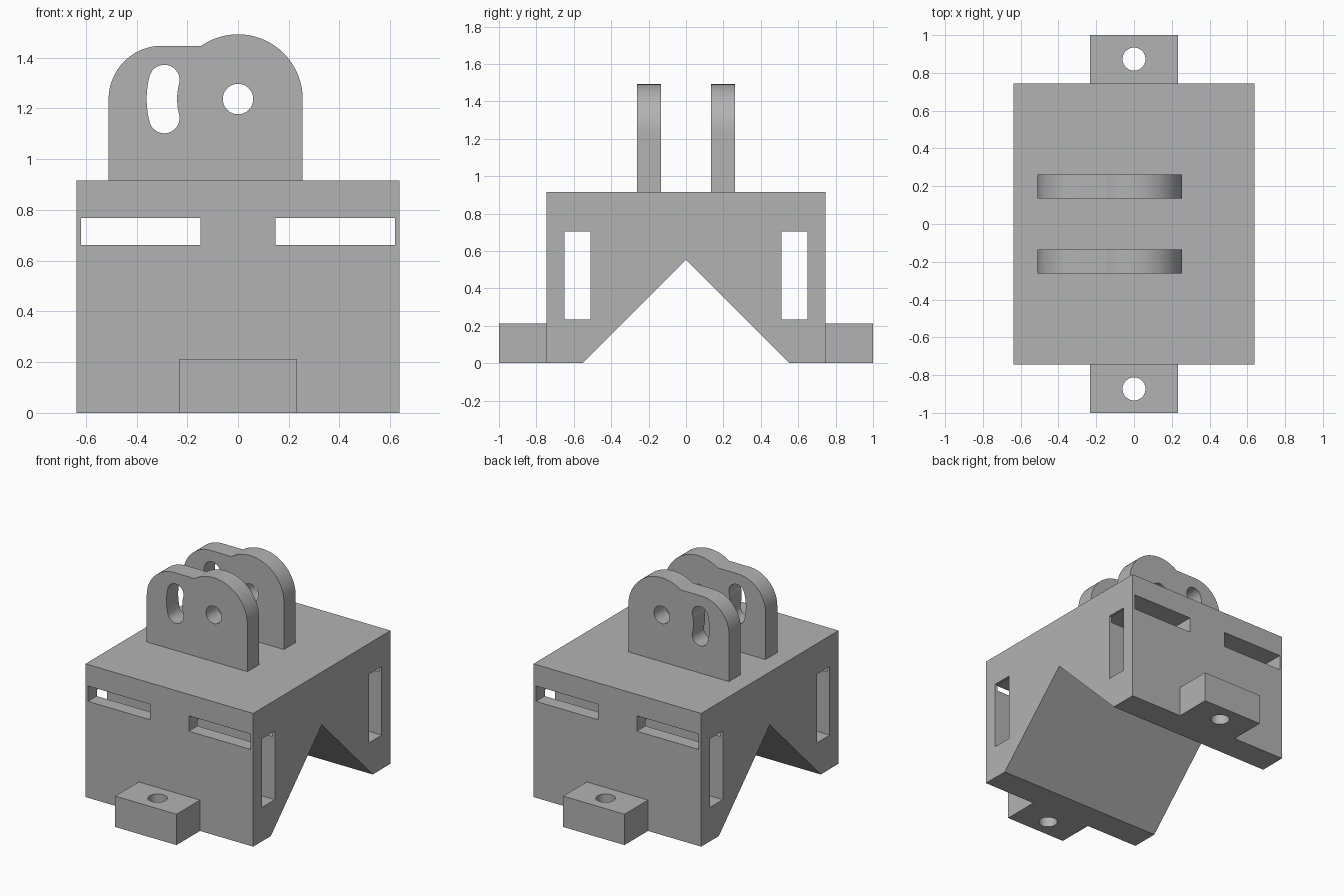
import bpy, bmesh
from math import sin, cos, radians
from mathutils import Vector

cube = bpy.data.objects.get("Cube")
if cube:
    bpy.data.objects.remove(cube, do_unlink=True)

grey = bpy.data.materials.new("plain grey")
grey.use_nodes = True
GREY = (0.45, 0.45, 0.45, 1)
grey.diffuse_color = GREY
grey.node_tree.nodes["Principled BSDF"].inputs["Base Color"].default_value = GREY


def prism(name, outline, axis, start, end):
    """Extrude a 2D outline along an axis between two positions."""
    place = {"X": lambda u, v: (start, u, v),
             "Y": lambda u, v: (u, start, v),
             "Z": lambda u, v: (u, v, start)}[axis]
    shift = Vector([(end - start) * (a == axis) for a in "XYZ"])
    bm = bmesh.new()
    face = bm.faces.new([bm.verts.new(place(u, v)) for u, v in outline])
    ext = bmesh.ops.extrude_face_region(bm, geom=[face], use_keep_orig=True)
    moved = [g for g in ext["geom"] if isinstance(g, bmesh.types.BMVert)]
    bmesh.ops.translate(bm, verts=moved, vec=shift)
    bmesh.ops.recalc_face_normals(bm, faces=bm.faces)
    mesh = bpy.data.meshes.new(name)
    bm.to_mesh(mesh)
    bm.free()
    mesh.materials.append(grey)
    obj = bpy.data.objects.new(name, mesh)
    bpy.context.collection.objects.link(obj)
    return obj


def activate(obj):
    bpy.ops.object.select_all(action="DESELECT")
    obj.select_set(True)
    bpy.context.view_layer.objects.active = obj


def cut(obj, cutter):
    """Subtract the cutter and discard it."""
    activate(obj)
    mod = obj.modifiers.new("cut", "BOOLEAN")
    mod.operation, mod.solver, mod.object = "DIFFERENCE", "EXACT", cutter
    bpy.ops.object.modifier_apply(modifier=mod.name)
    bpy.data.objects.remove(cutter, do_unlink=True)


def smooth(obj):
    activate(obj)
    bpy.ops.object.shade_smooth_by_angle(angle=radians(25))


def arc(cx, cy, r, a0, a1, n=24):
    angles = [radians(a0 + (a1 - a0) * i / n) for i in range(n + 1)]
    return [(cx + r * cos(a), cy + r * sin(a)) for a in angles]


def circle(cx, cy, r):
    return arc(cx, cy, r, 0, 360, 40)[:-1]


def rect(u0, u1, v0, v1):
    return [(u0, v0), (u1, v0), (u1, v1), (u0, v1)]


# Main block with a V notch running across the underside
W, D, H, NOTCH = 0.637, 0.745, 0.915, 0.553
block = prism("main_block", [(-D, 0), (-NOTCH, 0), (0, NOTCH), (NOTCH, 0),
                             (D, 0), (D, H), (-D, H)], "X", -W, W)

# Strap slots: upright ones through the sides, flat ones front to back
for s in (-1, 1):
    cut(block, prism("side_cutter", rect(*sorted((s * 0.51, s * 0.65)), 0.233, 0.704), "X", -1, 1))
    cut(block, prism("front_cutter", rect(*sorted((s * 0.148, s * 0.618)), 0.662, 0.768), "Y", -1, 1))

# Screw tabs at the foot of the front and back
for s, name in ((-1, "front_tab"), (1, "back_tab")):
    tab = prism(name, rect(-0.233, 0.233, *sorted((s * D, s))), "Z", 0, 0.212)
    cut(tab, prism("screw_cutter", circle(0, s * 0.873, 0.061), "Z", -1, 1))
    smooth(tab)

# Pivot lugs: two rounded shoulders, a pin hole and a slot curved around it
PZ, R, SHOULDER = 1.237, 0.255, 0.21
lug_outline = ([(-0.51, H), (R, H)] + arc(0, PZ, R, 0, 124.6, 32)
               + arc(-0.3, PZ, SHOULDER, 90, 180))
SWING, TRACK, HALF = 14.5, 0.3, 0.06
ends = [(TRACK * cos(radians(a)), PZ + TRACK * sin(radians(a)))
        for a in (180 - SWING, 180 + SWING)]
slot_outline = (arc(0, PZ, TRACK + HALF, 180 - SWING, 180 + SWING, 12)
                + arc(*ends[1], HALF, 180 + SWING, 360 + SWING, 16)[1:]
                + arc(0, PZ, TRACK - HALF, 180 + SWING, 180 - SWING, 12)[1:]
                + arc(*ends[0], HALF, -SWING, 180 - SWING, 16)[1:-1])
for s, name in ((-1, "front_lug"), (1, "back_lug")):
    lug = prism(name, lug_outline, "Y", *sorted((s * 0.135, s * 0.262)))
    cut(lug, prism("pin_cutter", circle(0, PZ, 0.06), "Y", -1, 1))
    cut(lug, prism("slot_cutter", slot_outline, "Y", -1, 1))
    smooth(lug)
